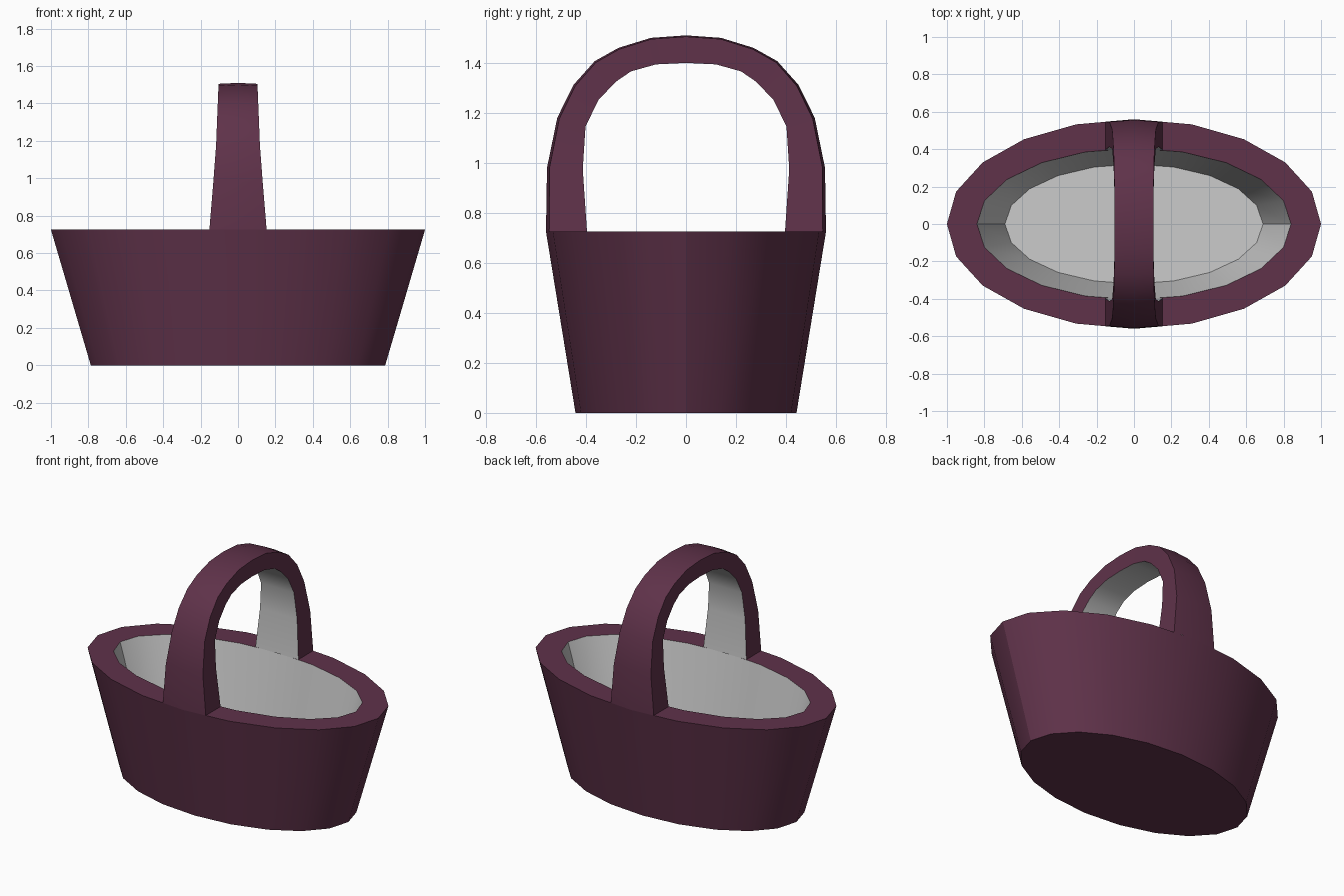
import bpy, math

if "Cube" in bpy.data.objects:
    bpy.data.objects.remove(bpy.data.objects["Cube"])

SEG = 20
RIM_Z = 0.725

plum = bpy.data.materials.new("plum")
plum.diffuse_color = (0.115, 0.032, 0.068, 1)
plum.use_nodes = True
plum.node_tree.nodes["Principled BSDF"].inputs["Base Color"].default_value = plum.diffuse_color


def ring(a, b, z):
    return [(a * math.cos(2 * math.pi * i / SEG), b * math.sin(2 * math.pi * i / SEG), z)
            for i in range(SEG)]


def loft(name, rows, closed=False, mat=None, cap_start=False, cap_end=False):
    """Skin quads between successive rows of points."""
    n = len(rows[0])
    faces = []
    for i in range(len(rows) - 1):
        for j in range(n if closed else n - 1):
            k = (j + 1) % n
            faces.append((i * n + j, i * n + k, (i + 1) * n + k, (i + 1) * n + j))
    if cap_start:
        faces.append(tuple(reversed(range(n))))
    if cap_end:
        faces.append(tuple(range((len(rows) - 1) * n, len(rows) * n)))
    me = bpy.data.meshes.new(name)
    me.from_pydata([p for r in rows for p in r], [], faces)
    me.update()
    ob = bpy.data.objects.new(name, me)
    bpy.context.collection.objects.link(ob)
    if mat:
        me.materials.append(mat)
    bpy.ops.object.select_all(action='DESELECT')
    ob.select_set(True)
    bpy.context.view_layer.objects.active = ob
    bpy.ops.object.shade_smooth_by_angle(angle=math.radians(30))
    return ob


# Basket: tapered oval wall, flat rim and underside
loft("basket_shell",
     [ring(0.787, 0.442, 0), ring(1, 0.56, RIM_Z), ring(0.84, 0.405, RIM_Z)],
     closed=True, mat=plum, cap_start=True)

# Grey inside wall and floor
loft("basket_lining", [ring(0.84, 0.405, RIM_Z), ring(0.69, 0.32, 0.21)],
     closed=True, cap_end=True)

# Handle stations: outer y, outer z, inner y, inner z, half width, edge drop
half = [
    (0.560, RIM_Z, 0.396, RIM_Z, 0.153, 0.013),
    (0.556, 0.98, 0.413, 0.975, 0.132, 0.010),
    (0.515, 1.18, 0.402, 1.145, 0.117, 0.009),
    (0.450, 1.312, 0.350, 1.252, 0.112, 0.008),
    (0.365, 1.407, 0.280, 1.325, 0.108, 0.007),
    (0.270, 1.460, 0.220, 1.366, 0.106, 0.006),
    (0.140, 1.500, 0.120, 1.394, 0.104, 0.005),
    (0.000, 1.510, 0.000, 1.400, 0.103, 0.005),
]
stations = half + [(-s[0], s[1], -s[2], *s[3:]) for s in reversed(half[:-1])]

outer_rows, inner_rows = [], []
for oy, oz, iy, iz, w, d in stations:
    # outer face is slightly crowned: its edges drop toward the inner face
    dy, dz = iy - oy, iz - oz
    length = math.hypot(dy, dz)
    ey, ez = oy + d * dy / length, oz + d * dz / length
    outer_rows.append([(w, iy, iz), (w, ey, ez), (0, oy, oz), (-w, ey, ez), (-w, iy, iz)])
    inner_rows.append([(-w, iy, iz), (w, iy, iz)])

loft("handle", outer_rows, mat=plum)
loft("handle_lining", inner_rows)
